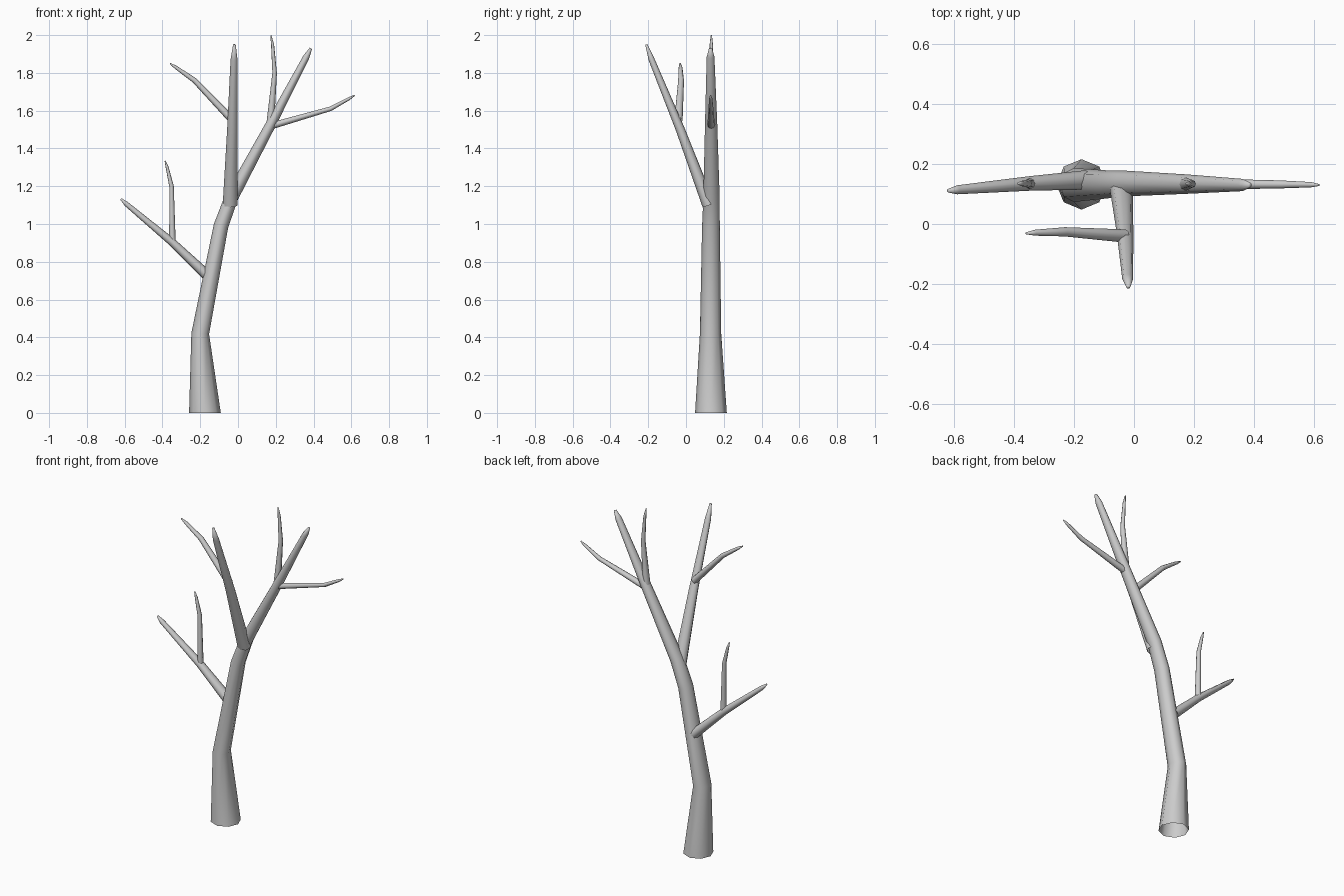
import bpy, bmesh, math
from mathutils import Vector

if "Cube" in bpy.data.objects:
    bpy.data.objects.remove(bpy.data.objects["Cube"])

SIDES = 8


def limb(name, path, depth=1.0, wide=(0, 1, 0), flat_base=False):
    """Sweep a tapering ring along (x, y, z, radius); open root, capped tip."""
    pts = [Vector(p[:3]) for p in path]
    bm = bmesh.new()
    rings = []
    for i, p in enumerate(pts):
        t = Vector()
        if i > 0:
            t += (p - pts[i - 1]).normalized()
        if i < len(pts) - 1:
            t += (pts[i + 1] - p).normalized()
        t.normalize()
        if flat_base and i == 0:
            t = Vector((0, 0, 1))
        v = Vector(wide)
        v = (v - t * v.dot(t)).normalized()
        u = v.cross(t)
        r = path[i][3]
        k = 1.0 if flat_base and i == 0 else depth
        rings.append([bm.verts.new(p + r * (u * math.cos(a) + v * k * math.sin(a)))
                      for a in (2 * math.pi * s / SIDES for s in range(SIDES))])
    for a, b in zip(rings, rings[1:]):
        for s in range(SIDES):
            n = (s + 1) % SIDES
            bm.faces.new((a[s], a[n], b[n], b[s]))
    bm.faces.new(rings[-1])
    for f in bm.faces:
        f.smooth = True
    bmesh.ops.recalc_face_normals(bm, faces=bm.faces[:])
    mesh = bpy.data.meshes.new(name)
    bm.to_mesh(mesh)
    bm.free()
    ob = bpy.data.objects.new(name, mesh)
    bpy.context.collection.objects.link(ob)
    return ob


# Trunk that runs on into the right-hand main branch
limb("trunk", [(-.175, .132, 0, .084), (-.2, .13, .42, .047), (-.09, .132, .99, .039),
               (-.035, .135, 1.14, .036), (.175, .133, 1.53, .027),
               (.362, .13, 1.885, .017), (.386, .13, 1.93, .007)],
     depth=1.2, flat_base=True)

# Fork leaning to the front
limb("front_fork", [(-.042, .12, 1.10, .034), (-.03, -.03, 1.5, .024),
                    (-.021, -.182, 1.87, .016), (-.019, -.21, 1.95, .006)],
     depth=1.15, wide=(1, 0, 0))

# Low branch on the left with its twig
limb("low_branch", [(-.16, .147, .725, .028), (-.35, .135, .905, .021),
                    (-.59, .114, 1.105, .013), (-.62, .111, 1.133, .005)], depth=1.15)
limb("low_twig", [(-.347, .135, .905, .017), (-.352, .135, 1.2, .012),
                  (-.375, .135, 1.3, .008), (-.386, .135, 1.335, .003)], depth=1.1)

# Twig on the front fork
limb("fork_twig", [(-.03, -.04, 1.55, .02), (-.23, -.026, 1.76, .014),
                   (-.33, -.029, 1.83, .009), (-.36, -.031, 1.85, .003)], depth=1.1)

# Two twigs on the right-hand main branch
limb("upper_twig", [(.17, .133, 1.52, .021), (.194, .134, 1.8, .012),
                    (.183, .134, 1.95, .008), (.174, .134, 1.999, .003)], depth=1.1)
limb("side_twig", [(.185, .133, 1.522, .018), (.49, .132, 1.61, .012),
                   (.59, .131, 1.665, .008), (.617, .13, 1.681, .003)], depth=1.1)
